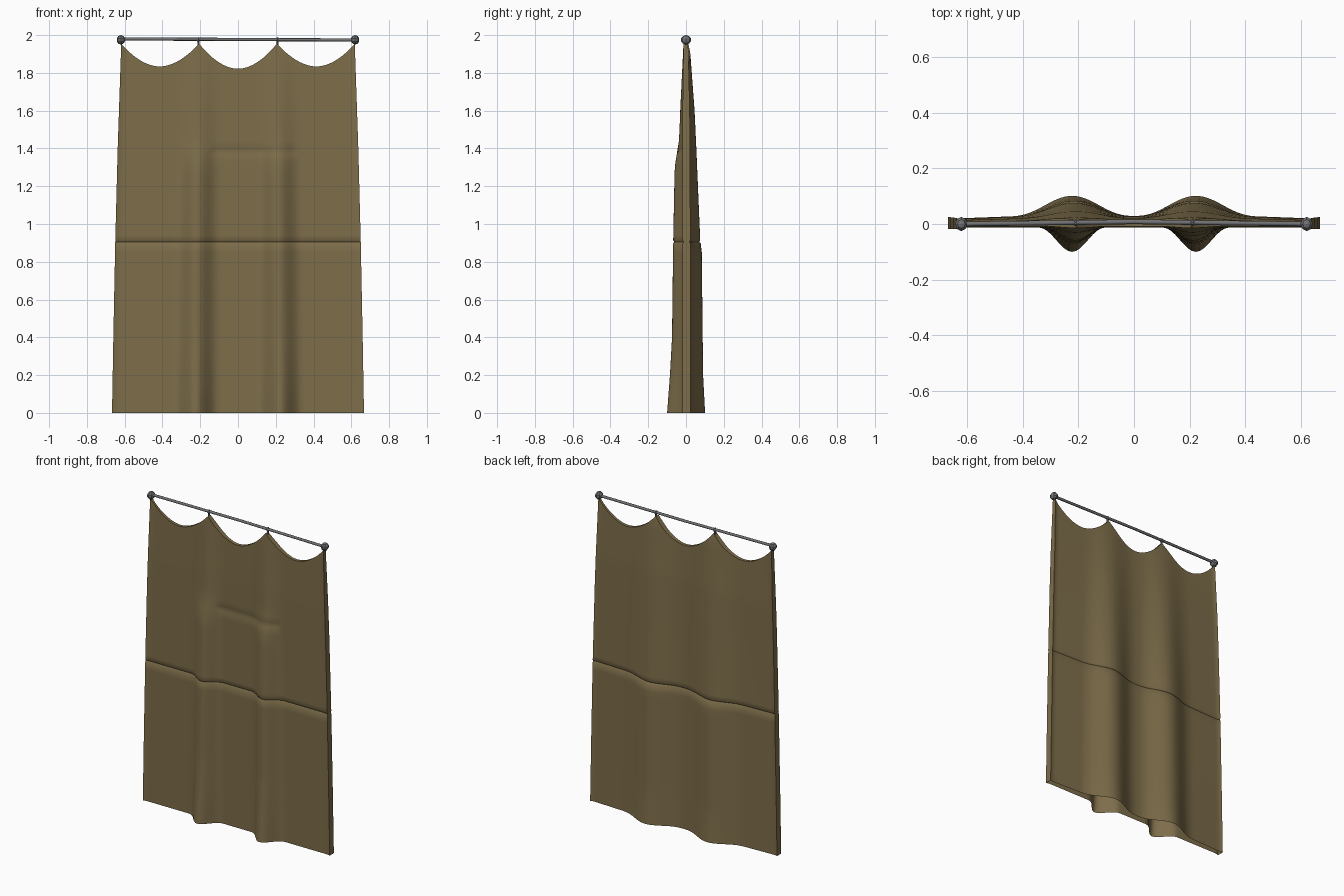
import bpy, bmesh, math
from mathutils import Vector

if "Cube" in bpy.data.objects:
    bpy.data.objects.remove(bpy.data.objects["Cube"])


def material(name, rgb):
    m = bpy.data.materials.new(name)
    m.diffuse_color = (*rgb, 1)
    m.use_nodes = True
    m.node_tree.nodes["Principled BSDF"].inputs["Base Color"].default_value = m.diffuse_color
    return m


CLOTH = material("olive brown cloth", (0.205, 0.153, 0.068))
METAL = material("grey metal", (0.17, 0.17, 0.18))


def interp(points, z):
    """Piecewise linear lookup in a list of (z, value)."""
    if z <= points[0][0]:
        return points[0][1]
    for (a, va), (b, vb) in zip(points, points[1:]):
        if z <= b:
            return va + (vb - va) * (z - a) / (b - a)
    return points[-1][1]


HALF_WIDTH = [(0, 0.667), (0.4, 0.66), (0.9, 0.65), (1.4, 0.637), (1.96, 0.618)]
FRONT_FOLD = [(0, 0.088), (0.2, 0.073), (0.4, 0.062), (0.9, 0.056), (1.3, 0.048), (1.45, 0.024), (1.96, 0.006)]
BACK_FOLD = [(0, 0.072), (0.2, 0.062), (0.89, 0.056), (0.9, 0.049), (1.4, 0.032), (1.9, 0.013), (1.96, 0.004)]
FRONT_FLAT = [(0, 0.012), (0.9, 0.012), (1.6, 0.012), (1.96, 0.007)]
BACK_FLAT = [(0, 0.029), (0.9, 0.027), (1.6, 0.021), (1.96, 0.008)]


def top_edge(u):
    """Scalloped edge hanging from four points."""
    t = (u * 3 + 1) % 2 - 1            # -1..1 across each swag
    centre = abs(u) < 1 / 3
    low = 1.822 if centre else 1.834
    return low + (1.955 - low) * abs(t if abs(u) < 0.999 else 1) ** 1.9


def bump(u, width):
    """Rounded fold running down below each inner hook."""
    d = min(1, abs(abs(u) - 1 / 3) / width)
    return (0.5 + 0.5 * math.cos(math.pi * d)) ** 1.2


def layer_y(u, z, front):
    edge = max(0, (abs(u) - 0.97) / 0.03) * 0.006
    if front:
        y = interp(FRONT_FLAT, z) + interp(FRONT_FOLD, z) * bump(u, 0.19) + edge
        crease = 0.005 * max(0, 1 - abs(z - 1.385) / 0.015)   # short upper crease
        y -= crease if -0.2 < u < 0.48 else 0
    else:
        flat = interp(BACK_FLAT, z) * (1 - 0.35 * max(0, abs(u) - 0.6) / 0.4)
        y = flat + interp(BACK_FOLD, z) * bump(u, 0.33) + edge
    y -= 0.006 * max(0, 1 - abs(z - 0.905) / 0.008)           # waist seam groove
    return -y if front else y


# Curtain: front and back layers joined at the sides and the scalloped top
N = 90
us = [-1 + 2 * i / N for i in range(N + 1)]
levels = [0.9 * i / 18 for i in range(18)]
levels += [0.897, 0.905, 0.913] + [0.94 + 0.43 * i / 9 for i in range(10)]
levels += [1.385, 1.4, 1.44, 1.5]
ring = [(u, True) for u in us] + [(u, False) for u in reversed(us)]
bm = bmesh.new()
rows = []
for k in range(len(levels) + 12):
    row = []
    for u, front in ring:
        top = top_edge(u)
        if k < len(levels):
            z = levels[k]
        else:
            z = 1.5 + (top - 1.5) * (k - len(levels) + 1) / 12
        row.append(bm.verts.new((u * interp(HALF_WIDTH, z), layer_y(u, z, front), z)))
    rows.append(row)
count = len(ring)
for lower, upper in zip(rows, rows[1:]):
    for i in range(count):
        j = (i + 1) % count
        bm.faces.new((lower[i], lower[j], upper[j], upper[i]))
for i in range(N):                                            # top hem
    t = rows[-1]
    bm.faces.new((t[i], t[i + 1], t[count - 2 - i], t[count - 1 - i]))
mesh = bpy.data.meshes.new("curtain")
bm.to_mesh(mesh)
bm.free()
curtain = bpy.data.objects.new("curtain", mesh)
bpy.context.collection.objects.link(curtain)
mesh.materials.append(CLOTH)
bpy.context.view_layer.objects.active = curtain
curtain.select_set(True)
bpy.ops.object.shade_smooth_by_angle(angle=math.radians(50))


def bar(name, a, b, r, sides=8):
    a, b = Vector(a), Vector(b)
    bpy.ops.mesh.primitive_cylinder_add(vertices=sides, radius=r, depth=(b - a).length, location=(a + b) / 2)
    ob = bpy.context.object
    ob.name = name
    ob.rotation_mode = 'QUATERNION'
    ob.rotation_quaternion = (b - a).to_track_quat('Z', 'Y')
    ob.data.materials.append(METAL)
    bpy.ops.object.shade_smooth_by_angle(angle=math.radians(50))


def knob(name, x, y, z, scale):
    bpy.ops.mesh.primitive_uv_sphere_add(segments=8, ring_count=5, radius=1, location=(x, y, z))
    ob = bpy.context.object
    ob.name = name
    ob.scale = scale
    ob.data.materials.append(METAL)


# Rod, bowed slightly to the back
bar("rod_left", (-0.62, 0, 1.98), (0, 0.008, 1.977), 0.0085)
bar("rod_right", (0, 0.008, 1.977), (0.62, 0, 1.974), 0.0085)

# End knobs and the hooks that hold the cloth
for side, s in (("left", -1), ("right", 1)):
    knob("end_knob_" + side, s * 0.62, 0, 1.975, (0.023, 0.027, 0.025))
    bar("hook_" + side, (s * 0.21, 0.004, 1.94), (s * 0.21, 0.004, 1.985), 0.006, 6)
    knob("hook_ring_" + side, s * 0.21, 0.005, 1.976, (0.009, 0.013, 0.013))
